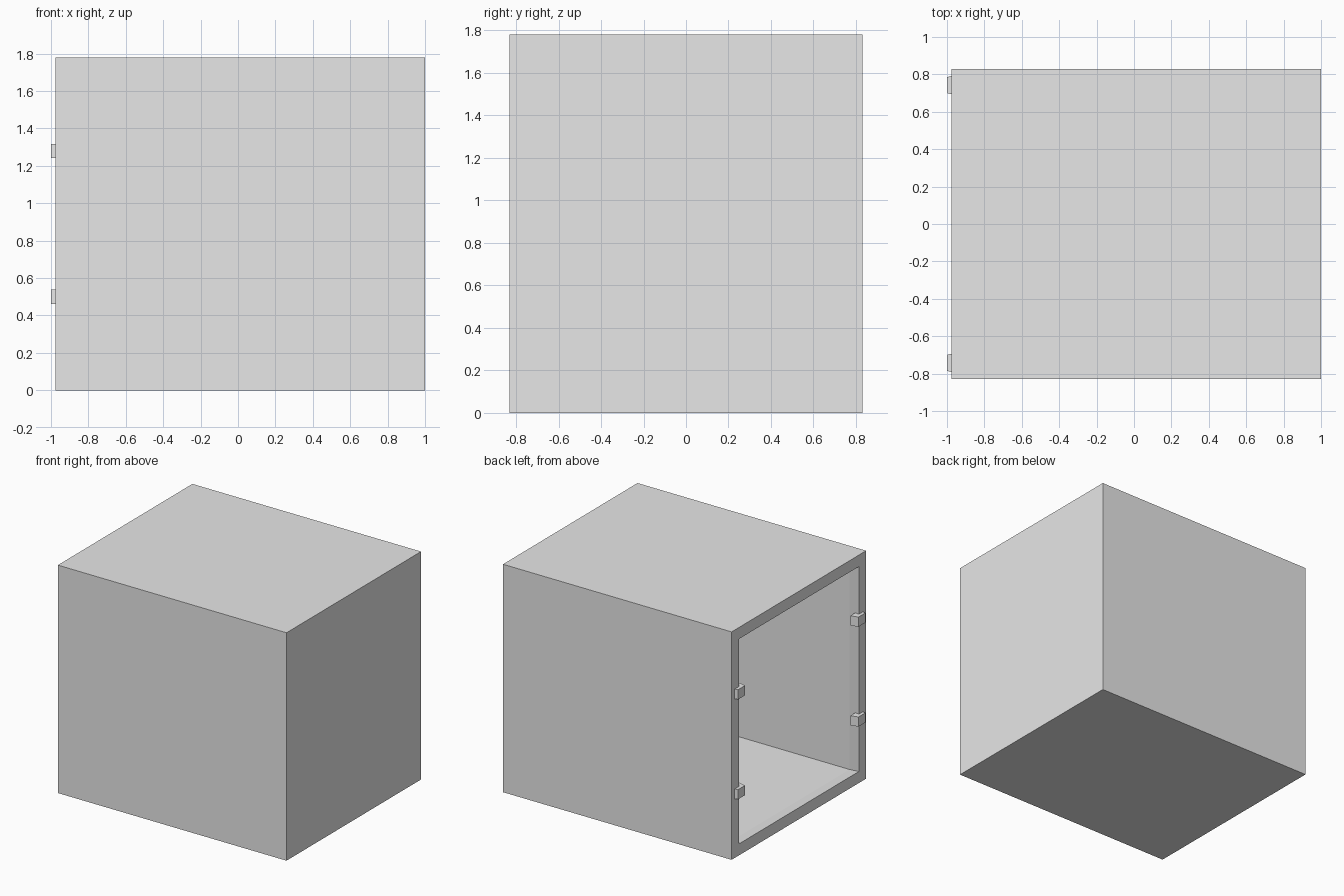
import bpy
import bmesh

HALF_W, HEIGHT = 0.83, 1.78   # half width in y, full height in z
MOUTH = -0.975                # plane of the open side

cube = bpy.data.objects.get("Cube")
if cube:
    bpy.data.objects.remove(cube, do_unlink=True)

grey = bpy.data.materials.new("plain_grey")
grey.use_nodes = True
colour = (0.8, 0.8, 0.8, 1.0)
grey.diffuse_color = colour
grey.node_tree.nodes["Principled BSDF"].inputs["Base Color"].default_value = colour


def loft(name, rings):
    """Skin a row of four-cornered rings and cap both ends."""
    bm = bmesh.new()
    loops = [[bm.verts.new(p) for p in ring] for ring in rings]
    for a, b in zip(loops, loops[1:]):
        for i in range(4):
            j = (i + 1) % 4
            bm.faces.new((a[i], a[j], b[j], b[i]))
    bm.faces.new(loops[0])
    bm.faces.new(loops[-1])
    bmesh.ops.recalc_face_normals(bm, faces=bm.faces)
    mesh = bpy.data.meshes.new(name)
    bm.to_mesh(mesh)
    bm.free()
    mesh.materials.append(grey)
    obj = bpy.data.objects.new(name, mesh)
    bpy.context.collection.objects.link(obj)
    return obj


def rectangle(x, y0, y1, z0, z1):
    return [(x, y0, z0), (x, y1, z0), (x, y1, z1), (x, y0, z1)]


def shell_ring(x, margin):
    w = HALF_W - margin
    return rectangle(x, -w, w, margin, HEIGHT - margin)


# Hollow box: outer wall, rim, slightly undercut lip, inner wall, inner end
profile = [(1.0, 0), (MOUTH, 0), (MOUTH, 0.09), (-0.885, 0.077), (0.915, 0.077)]
loft("box_shell", [shell_ring(x, m) for x, m in profile])

# Tapered clips straddling the edge of the opening, two on each side
for side, side_name in ((1, "back"), (-1, "front")):
    for z, level in ((0.5, "lower"), (HEIGHT - 0.5, "upper")):
        rings = [rectangle(x, side * y0, side * y1, z - 0.038, z + 0.038)
                 for x, y0, y1 in ((-1.0, 0.70, 0.785), (-0.94, 0.685, 0.80))]
        loft(f"{side_name}_{level}_clip", rings)
